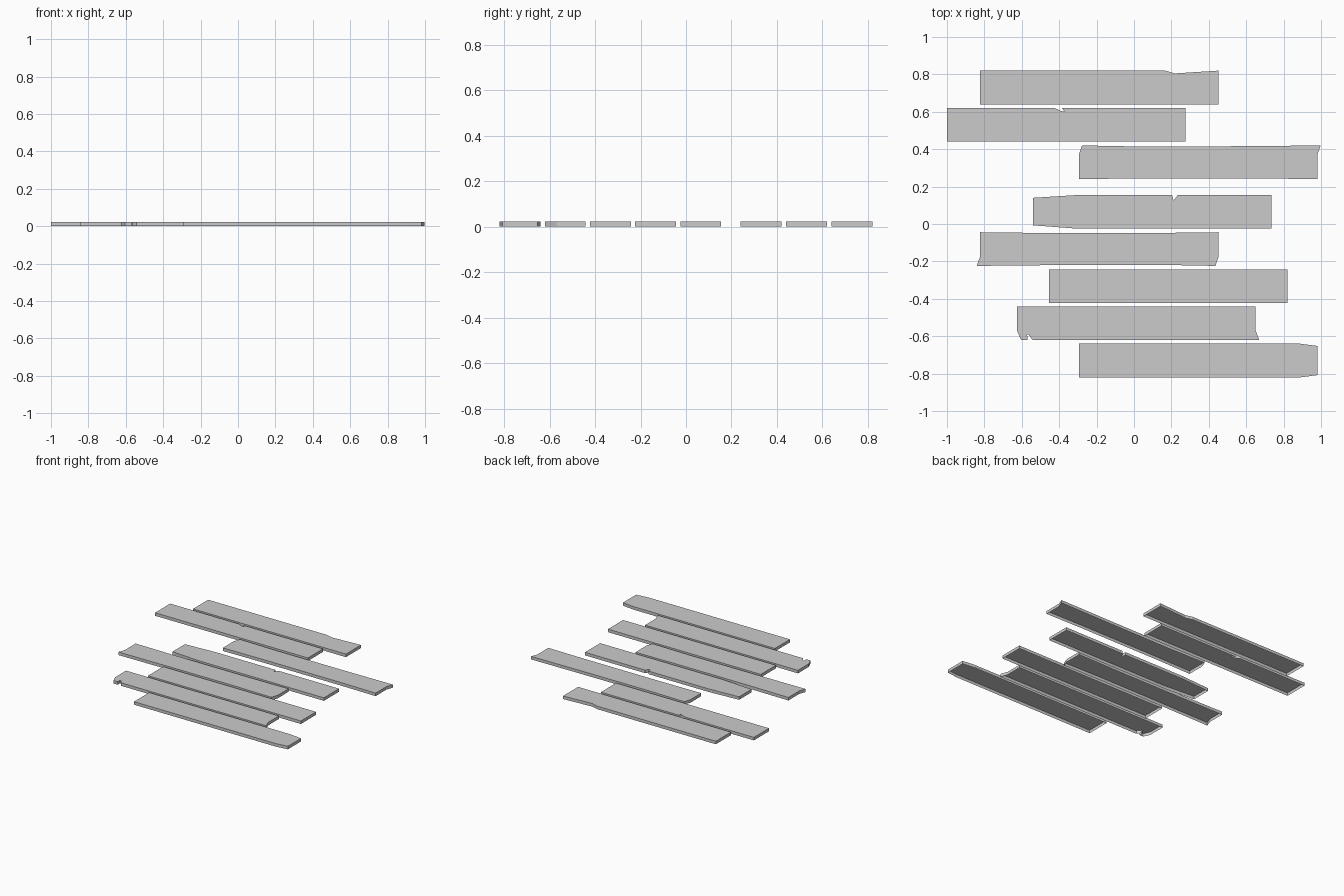
import bpy
import bmesh

if "Cube" in bpy.data.objects:
    bpy.data.objects.remove(bpy.data.objects["Cube"])

LENGTH, WIDTH, THICK = 1.275, 0.18, 0.023


def plank(name, x, y, bottom=(), right=(), top=(), left=(), turn=False):
    """Open-bottomed board. x, y = lower left corner of its box; each side is an
    optional run of local points (anticlockwise) that replaces the plain corner(s):
    bottom starts at lower left, right at lower right, top at upper right, left at upper left."""
    pts = [*(bottom or [(0, 0)]), *(right or [(LENGTH, 0)]),
           *(top or [(LENGTH, WIDTH)]), *(left or [(0, WIDTH)])]
    if turn:
        pts = [(LENGTH - px, WIDTH - py) for px, py in pts]
    bm = bmesh.new()
    lower = [bm.verts.new((x + px, y + py, 0)) for px, py in pts]
    upper = [bm.verts.new((x + px, y + py, THICK)) for px, py in pts]
    bm.faces.new(upper)
    for i in range(len(pts)):
        j = (i + 1) % len(pts)
        bm.faces.new((lower[i], lower[j], upper[j], upper[i]))
    mesh = bpy.data.meshes.new(name)
    bm.to_mesh(mesh)
    bm.free()
    bpy.context.collection.objects.link(bpy.data.objects.new(name, mesh))


# Board with one shallow chip along its back edge
plank("plank_chipped_back", -0.823, 0.64,
      top=[(LENGTH, WIDTH), (1.04, 0.165), (0.99, WIDTH)])

# Board with a slanted splinter notch
plank("plank_splinter", -1.0, 0.44,
      top=[(LENGTH, WIDTH), (0.613, WIDTH), (0.63, 0.162), (0.614, 0.163), (0.575, WIDTH)])

# Two warped boards, the second turned half round
warp = dict(
    bottom=[(0, 0), (0.33, 0.004), (0.95, 0.004)],
    right=[(LENGTH, 0), (LENGTH, 0.13)],
    top=[(LENGTH + 0.018, WIDTH), (0.9, 0.176), (0.33, 0.174)],
    left=[(0.017, WIDTH), (0, 0.13)])
plank("plank_warped_right", -0.295, 0.24, **warp)
plank("plank_warped_left", -0.823, -0.224, turn=True, **warp)

# Board tapered at the left, with a narrow nick at the back
plank("plank_tapered_left", -0.541, -0.025,
      bottom=[(0, 0.018), (0.24, 0)],
      top=[(LENGTH, WIDTH), (0.775, WIDTH), (0.752, 0.15), (0.745, WIDTH)],
      left=[(0.24, WIDTH), (0, 0.165)])

# Plain board
plank("plank_plain", -0.455, -0.422)

# Board with skewed ends and a nick at the front left corner
plank("plank_nicked_corner", -0.625, -0.621,
      bottom=[(0, 0.05), (0.022, 0), (0.055, 0), (0.054, 0.03), (0.062, 0.03), (0.083, 0)],
      right=[(LENGTH + 0.02, 0), (LENGTH, 0.052)])

# Board tapered at the right
plank("plank_tapered_right", -0.293, -0.82,
      right=[(1.18, 0), (LENGTH, 0.012)],
      top=[(LENGTH, 0.168), (1.18, WIDTH)])
